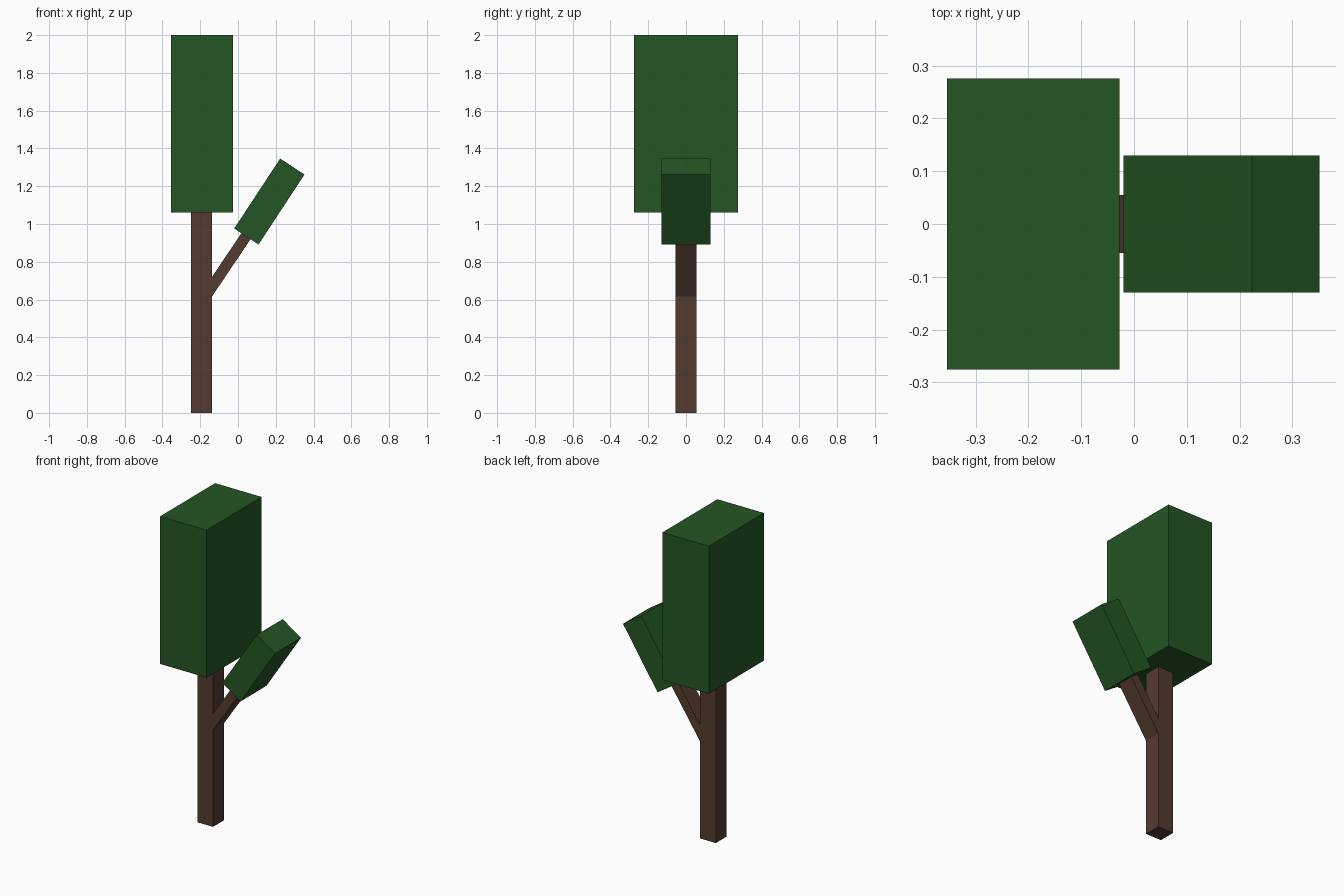
import bpy, bmesh, math
from mathutils import Matrix, Vector

if "Cube" in bpy.data.objects:
    bpy.data.objects.remove(bpy.data.objects["Cube"])


def material(name, rgb):
    m = bpy.data.materials.new(name)
    m.diffuse_color = (*rgb, 1.0)
    m.use_nodes = True
    m.node_tree.nodes["Principled BSDF"].inputs["Base Color"].default_value = m.diffuse_color
    return m


BARK = material("brown bark", (0.088, 0.044, 0.029))
LEAF = material("dark green leaves", (0.018, 0.093, 0.018))


def finish(name, bm, mat):
    bmesh.ops.recalc_face_normals(bm, faces=bm.faces)
    me = bpy.data.meshes.new(name)
    bm.to_mesh(me)
    bm.free()
    me.materials.append(mat)
    ob = bpy.data.objects.new(name, me)
    bpy.context.collection.objects.link(ob)
    return ob


def box(name, centre, size, mat, tilt=0.0):
    """Box tilted about the y axis."""
    bm = bmesh.new()
    bmesh.ops.create_cube(bm, size=1.0)
    bm.transform(Matrix.Translation(centre) @ Matrix.Rotation(tilt, 4, 'Y')
                 @ Matrix.Diagonal((*size, 1.0)))
    return finish(name, bm, mat)


def prism(name, outline, half_depth, mat):
    """Front outline (x, z) extruded through y."""
    bm = bmesh.new()
    face = bm.faces.new([bm.verts.new((x, -half_depth, z)) for x, z in outline])
    ext = bmesh.ops.extrude_face_region(bm, geom=[face])
    verts = [v for v in ext["geom"] if isinstance(v, bmesh.types.BMVert)]
    bmesh.ops.translate(bm, verts=verts, vec=(0, 2 * half_depth, 0))
    return finish(name, bm, mat)


TILT = math.radians(33.3)

# trunk and side branch, one forked piece
prism("trunk_and_branch", [
    (-0.248, 0.0), (-0.137, 0.0), (-0.137, 0.617),
    (0.071, 0.926), (0.022, 0.958),
    (-0.137, 0.720), (-0.137, 1.065), (-0.248, 1.065)], 0.055, BARK)

# main crown
box("main_crown", Vector((-0.191, 0, 1.531)), (0.327, 0.552, 0.938), LEAF)

# small tilted crown on the branch
box("branch_crown", Vector((0.166, 0, 1.119)), (0.154, 0.26, 0.443), LEAF, TILT)
